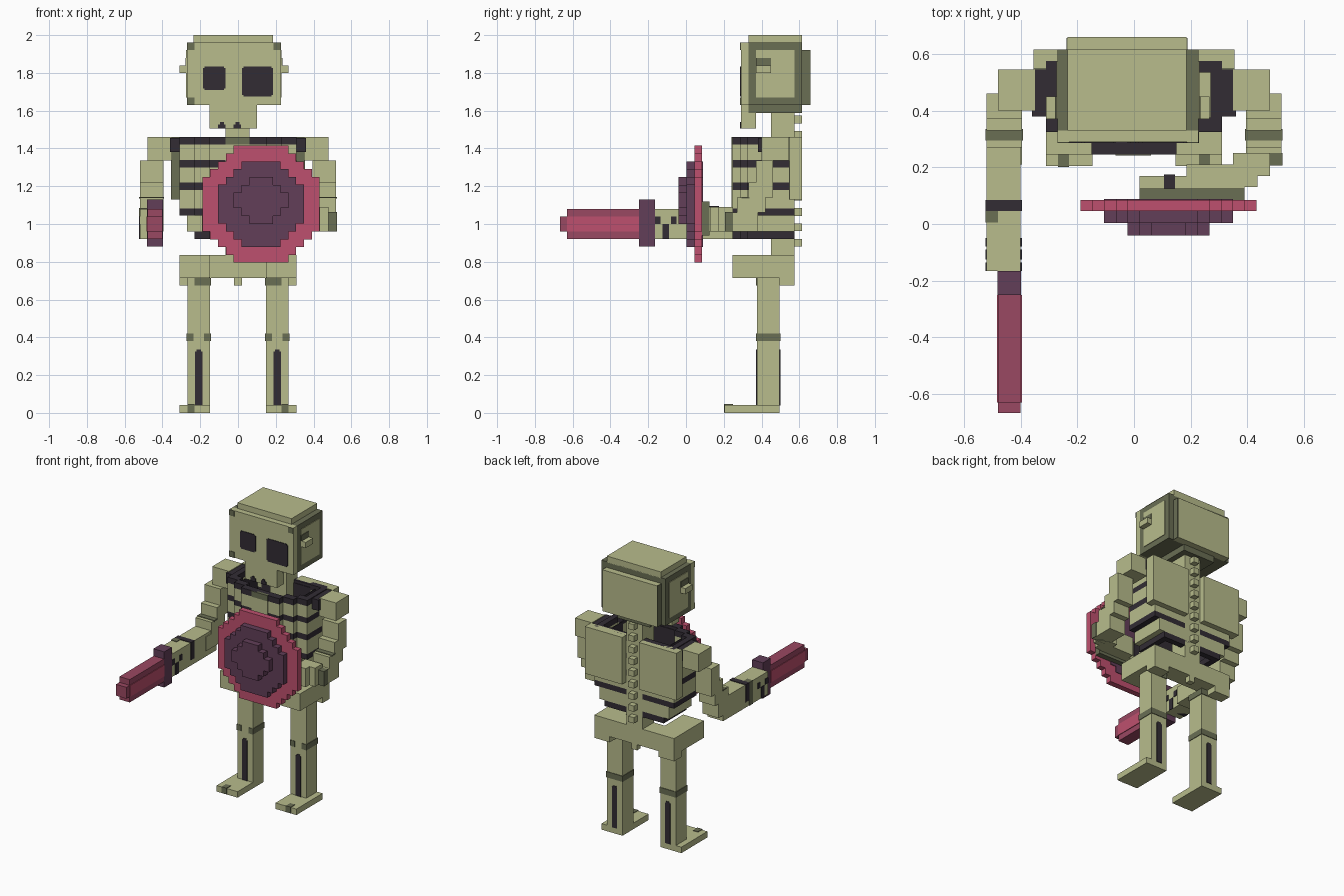
import bpy, bmesh

cube = bpy.data.objects.get("Cube")
if cube:
    bpy.data.objects.remove(cube, do_unlink=True)

V = 2 / 49  # block size


def material(name, rgb):
    lin = [((c / 255 + 0.055) / 1.055) ** 2.4 for c in rgb] + [1]
    m = bpy.data.materials.new(name)
    m.use_nodes = True
    m.diffuse_color = lin
    m.node_tree.nodes["Principled BSDF"].inputs["Base Color"].default_value = lin
    return m


BONE = material("bone", (184, 188, 140))
GREY = material("shaded_bone", (106, 110, 84))
DARK = material("dark_gap", (50, 44, 52))
ROSE = material("rose", (190, 80, 110))
BLADE = material("deep_rose", (154, 72, 98))
PLUM = material("plum", (98, 62, 88))


def boxes(name, mat, items, mirror=False):
    """One object of boxes, each given as x0, x1, y0, y1, z0, z1."""
    items = list(items)
    if mirror:
        items += [(-b[1], -b[0]) + tuple(b[2:]) for b in items]
    bm = bmesh.new()
    for x0, x1, y0, y1, z0, z1 in items:
        vs = bmesh.ops.create_cube(bm, size=1)["verts"]
        for v in vs:
            v.co = (x1 if v.co.x > 0 else x0, y1 if v.co.y > 0 else y0,
                    z1 if v.co.z > 0 else z0)
    me = bpy.data.meshes.new(name)
    bm.to_mesh(me)
    bm.free()
    me.materials.append(mat)
    ob = bpy.data.objects.new(name, me)
    bpy.context.collection.objects.link(ob)
    return ob


P = 0.004  # plate thickness for painted details

# Head: grey core, bone face, top, back and side panels
boxes("skull_core", GREY, [(-.27, .227, .33, .615, 1.63, 1.96),
                           (-.15, .10, .33, .615, 1.587, 1.63)])
boxes("face", BONE, [(-.27, .227, .29, .33, 1.63, 1.96),
                     (-.15, .10, .29, .37, 1.505, 1.63)])
boxes("skull_top", BONE, [(-.235, .185, .33, .615, 1.955, 2.0)])
boxes("skull_back", BONE, [(-.235, .185, .61, .66, 1.63, 1.92)])
boxes("skull_back_edges", GREY, [(-.235 - P, -.235, .615, .66 - P, 1.63, 1.92),
                                 (.185, .185 + P, .615, .66 - P, 1.63, 1.92)])
boxes("skull_side_panels", BONE, [(-.27 - P, -.268, .37, .575, 1.67, 1.92),
                                  (.225, .227 + P, .37, .575, 1.67, 1.92)])
boxes("ear_shadows", GREY, [(-.27 - 2 * P, -.27, .37, .45, 1.84, 1.88),
                            (.227, .227 + 2 * P, .37, .45, 1.84, 1.88)])
boxes("ears", BONE, [(-.31, -.27, .37, .45, 1.80, 1.84),
                     (.227, .267, .37, .45, 1.80, 1.84)])
boxes("face_corners", GREY, [(-.27, -.23, .29 - P, .30, 1.92, 1.96),
                             (-.27, -.23, .29 - P, .30, 1.63, 1.67),
                             (.187, .227, .29 - P, .30, 1.92, 1.96)])
boxes("eyes", DARK, [(-.177, -.073, .29 - P, .30, 1.71, 1.835),
                     (-.185, -.065, .29 - P, .30, 1.718, 1.827),
                     (.028, .177, .29 - P, .30, 1.675, 1.835),
                     (.02, .185, .29 - P, .30, 1.683, 1.827)])
boxes("tooth_gaps", DARK, [(c - w, c + w, .29 - P, .30, 1.505, z) for c in (-.085, -.003)
                           for w, z in ((.02, 1.527), (.01, 1.54))])

# Spine with vertebra bumps
boxes("spine", BONE, [(-.065, .06, .45, .575, .80, 1.59)])
boxes("vertebrae", BONE, [(-.025, .018, .57, .615, .88 + i * 2 * V, .88 + (i * 2 + 1) * V)
                          for i in range(9)])


# Hollow rib cage with rounded front corners, tapering downwards
def rib_layer(z0, z1):
    w = .31 if z0 > 1.03 else .27 if z0 > .955 else .23
    f = w - .08
    half = [(0, f - .08, .245, .295, z0, z1), (f - .085, f, .285, .335, z0, z1),
            (f - .005, w, .325, .375, z0, z1), (w - V, w, .37, .575, z0, z1),
            (0, w - V, .535, .575, z0, z1)]
    return half


dark_rows = [(.92, .96), (1.045, 1.083), (1.18, 1.22), (1.30, 1.338), (1.42, 1.46)]
bone_rows = [(dark_rows[i][1], dark_rows[i + 1][0]) for i in range(4)]
boxes("rib_gaps", DARK, [b for r in dark_rows for b in rib_layer(*r)], True)
boxes("ribs", BONE, [b for r in bone_rows for b in rib_layer(*r)], True)
boxes("rib_lining", DARK, [(0, .15, .295, .295 + P, .96, 1.44),
                           (.225, .229, .375, .535, .96, 1.44),
                           (0, .19, .531, .535, .94, 1.44)], True)
boxes("sternum", BONE, [(-.065, .06, .245 - P, .26, .96, 1.42)])
boxes("collar_notch", GREY, [(-.065, .06, .245 - P, .26, 1.42, 1.46)])
boxes("shoulder_sockets", DARK, [(.305, .36, .38, .545, 1.38, 1.455)], True)

# Shoulder blades
boxes("shoulder_blades", BONE, [(.065, .355, .55, .615, 1.13, 1.46)], True)
boxes("shoulder_blade_fronts", GREY, [(.305, .355, .546, .55, 1.13, 1.46)], True)

# Arms: shoulder, stepped upper arm
steps = [(1.22, 1.335, .37, .46), (1.14, 1.22, .33, .46),
         (1.06, 1.14, .27, .42), (.96, 1.06, .21, .38)]
boxes("shoulders", BONE, [(.35, .48, .40, .545, 1.335, 1.46)], True)
boxes("upper_arms", BONE, [(.395, .52, y0, y1, z0, z1) for z0, z1, y0, y1 in steps], True)
boxes("elbows", GREY, [(.395 - P, .52 + P, .295, .335, 1.135, 1.14 + P)], True)

# Right forearm reaching forward, with joint bands
boxes("right_forearm", BONE, [(-.52, -.40, -.165, .33, .92, 1.08)])
boxes("right_forearm_band", DARK, [(-.52 - P, -.40 + P, .045, .085, .96, 1.08 + P)])
boxes("right_wrist_marks", DARK, [(-.52 - P, -.40 + P, -.165, -.135, 1.0, 1.04),
                                  (-.52 - P, -.40 + P, -.125, -.09, .92, 1.0),
                                  (-.52 - P, -.40 + P, -.08, -.05, 1.0, 1.04)])
boxes("right_wrist_shade", GREY, [(-.52 - P, -.48, .005, .045, .92, 1.08 + P)])

# Left forearm bent inward behind the shield
boxes("left_forearm", BONE, [(.35, .48, .17, .25, .96, 1.09), (.185, .435, .13, .21, .96, 1.09),
                             (.02, .39, .125, .17, .96, 1.09)])
boxes("left_hand_shade", GREY, [(.02, .39, .085, .125, .94, 1.12)])
boxes("left_hand_gap", DARK, [(.105, .145, .125, .17 + P, .98, 1.09 + P)])
boxes("left_elbow_shade", GREY, [(.395, .52 + P, .21 - P, .25, .96, 1.06 + P)])
boxes("left_arm_mark", DARK, [(.44, .48, .21 - 2 * P, .22, 1.0, 1.04)])


# Shield: three stepped octagon discs
def disc(rows, width, first, y0, y1, c=(.122, 1.105)):
    out = []
    for i in range(rows):
        n = min(width, first + 2 * min(i, rows - 1 - i))
        z = c[1] + (i - rows / 2) * .0413
        out.append((c[0] - n * .0207, c[0] + n * .0207, y0, y1, z, z + .0413))
    return out


boxes("shield_rim", ROSE, disc(15, 15, 7, .045, .085))
boxes("shield_plate", PLUM, disc(11, 11, 5, .003, .046))
boxes("shield_boss", PLUM, disc(6, 7, 3, -.04, .004, (.122, 1.125)))
boxes("shield_lining", PLUM, disc(11, 11, 5, .084, .085 + P))

# Sword
boxes("sword_guard", PLUM, [(-.482, -.398, -.25, -.165, .88, 1.13)])
boxes("sword_blade", BLADE, [(-.48, -.40, -.63, -.24, .92, 1.08),
                             (-.48, -.40, -.667, -.62, .96, 1.04)])
boxes("sword_fuller", ROSE, [(-.48 - P, -.40 + P, -.63, -.25, .96, 1.04)])

# Pelvis: wings, back bar and tail bone
boxes("pelvis", BONE, [(.15, .31, .245, .37, .715, .835), (.15, .31, .37, .575, .715, .835),
                       (0, .16, .45, .575, .715, .835), (.19, .31, .495, .575, .675, .72)], True)
boxes("tail_bone", BONE, [(-.022, .02, .535, .575, .675, .72)])

# Legs with knee bands and shin slots
boxes("legs", BONE, [(.147, .268, .375, .495, .04, .72)], True)
boxes("hip_joints", GREY, [(.147 - P, .23, .375 - P, .495 + P, .675, .715)], True)
boxes("knee_bands", GREY, [(.147 - P, .18, .375 - P, .495 + P, .38, .42),
                           (.235, .268 + P, .375 - P, .495 + P, .38, .42),
                           (.17, .25, .48, .495 + P, .38, .42)], True)
boxes("shin_slots", DARK, [(.188, .227, .375 - P, .495 + P, .04, .325),
                           (.195, .22, .375 - P, .495 + P, .32, .335)], True)

# Feet
boxes("feet", BONE, [(.147, .31, .205, .495, 0, .042)], True)
boxes("toe_gaps", GREY, [(.23, .268, .205 - P, .25, .002, .042 + P)], True)
